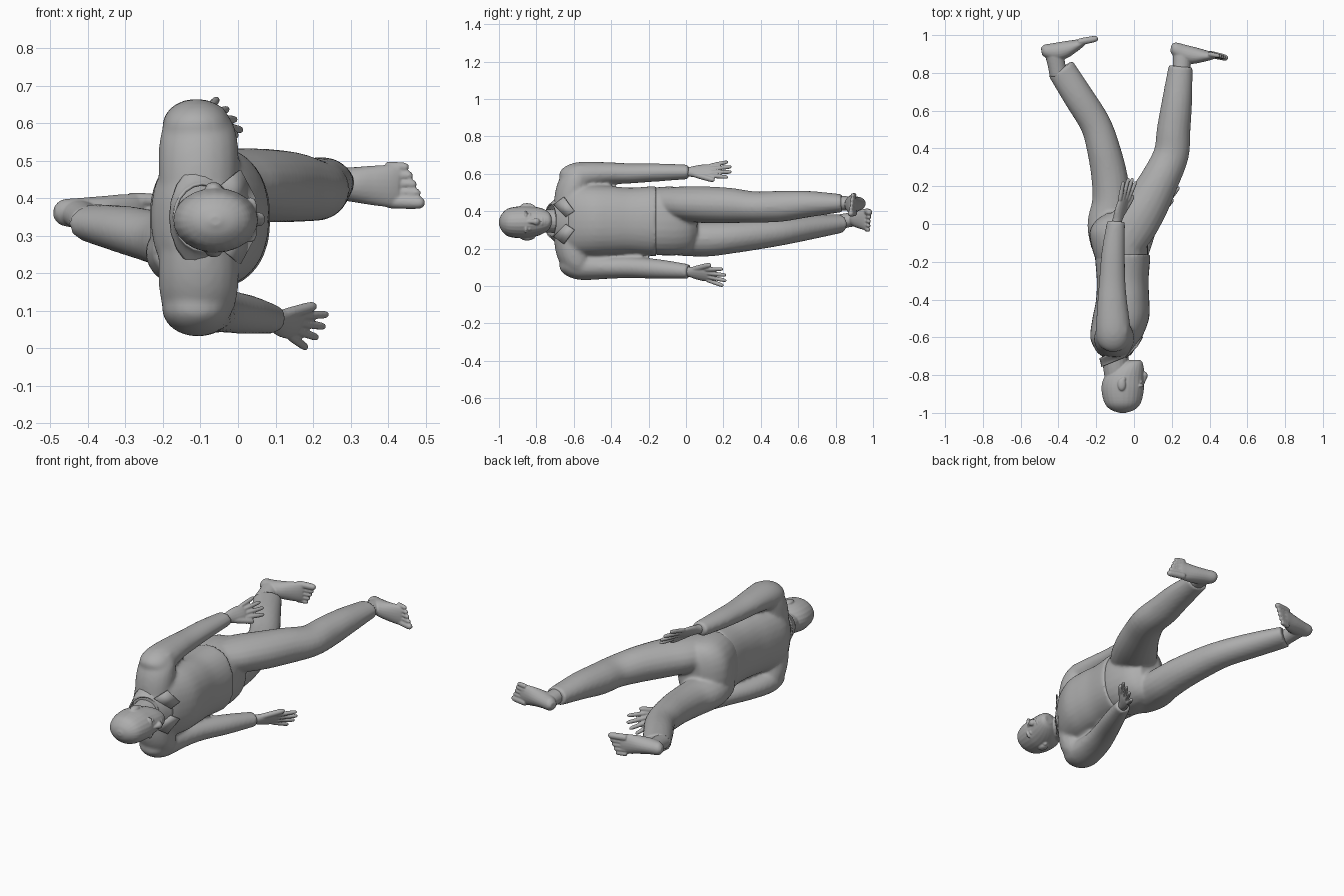
import bpy, bmesh, math
from mathutils import Vector

cube = bpy.data.objects.get("Cube")
if cube:
    bpy.data.objects.remove(cube)

grey = bpy.data.materials.new("plain grey")
grey.use_nodes = True
grey.diffuse_color = (.42, .42, .42, 1)
grey.node_tree.nodes["Principled BSDF"].inputs["Base Color"].default_value = grey.diffuse_color
X, Y, Z = Vector((1, 0, 0)), Vector((0, 1, 0)), Vector((0, 0, 1))


def finish(name, bm, angle=50):
    """Turn a bmesh into a smooth-shaded grey object."""
    bmesh.ops.recalc_face_normals(bm, faces=bm.faces)
    mesh = bpy.data.meshes.new(name)
    bm.to_mesh(mesh)
    bm.free()
    mesh.materials.append(grey)
    obj = bpy.data.objects.new(name, mesh)
    bpy.context.collection.objects.link(obj)
    bpy.ops.object.select_all(action='DESELECT')
    obj.select_set(True)
    bpy.context.view_layer.objects.active = obj
    bpy.ops.object.shade_smooth_by_angle(angle=math.radians(angle))
    return obj


def fuse(name, parts, voxel, iterations):
    """Join overlapping parts and blend them into one continuous skin."""
    bpy.ops.object.select_all(action='DESELECT')
    for part in parts:
        part.select_set(True)
    bpy.context.view_layer.objects.active = parts[0]
    bpy.ops.object.join()
    parts[0].name = name
    remesh = parts[0].modifiers.new("skin", 'REMESH')
    remesh.mode = 'VOXEL'
    remesh.voxel_size = voxel
    remesh.use_smooth_shade = True
    relax = parts[0].modifiers.new("blend", 'SMOOTH')
    relax.factor = .5
    relax.iterations = iterations


def smooth_path(points, steps):
    """Catmull-Rom interpolation of positions and radii together."""
    pts = [Vector(p) for p in points]
    pts = [pts[0] * 2 - pts[1]] + pts + [pts[-1] * 2 - pts[-2]]
    out = []
    for a, b, c, d in zip(pts, pts[1:], pts[2:], pts[3:]):
        for k in range(steps):
            t = k / steps
            out.append((b * 2 + (c - a) * t + (a * 2 - b * 5 + c * 4 - d) * t * t
                        + (b * 3 - a - c * 3 + d) * t ** 3) / 2)
    return out + [pts[-2]]


def loft(name, points, ref=Z, axis=None, sides=20, steps=4, power=2, caps=True):
    """Skin ellipses (x, y, z, radius along ref, other radius) along a path."""
    path = smooth_path(points, steps)
    centres = [Vector(p[:3]) for p in path]
    bm = bmesh.new()
    rings = []
    for i, p in enumerate(path):
        t = axis or centres[min(i + 1, len(path) - 1)] - centres[max(i - 1, 0)]
        t = t.normalized()
        u = (ref - t * ref.dot(t)).normalized()
        v = t.cross(u)
        ring = []
        for k in range(sides):
            a = math.tau * k / sides
            c, s = math.cos(a), math.sin(a)
            c = math.copysign(abs(c) ** (2 / power), c)
            s = math.copysign(abs(s) ** (2 / power), s)
            ring.append(bm.verts.new(centres[i] + u * c * max(p[3], .001) + v * s * max(p[4], .001)))
        rings.append(ring)
    for a, b in zip(rings, rings[1:]):
        for k in range(sides):
            j = (k + 1) % sides
            bm.faces.new((a[k], a[j], b[j], b[k]))
    if caps:
        bm.faces.new(rings[0])
        bm.faces.new(rings[-1])
    return finish(name, bm)


def digit(name, start, end, r):
    """Rounded finger or toe."""
    ref = Z if abs((end - start).normalized().z) < .9 else X
    stops = ((0, .8), (.1, 1), (.5, 1), (.85, .9), (.96, .6), (1, .1))
    return loft(name, [(*start.lerp(end, f), r * k, r * k) for f, k in stops], ref, sides=10, steps=2)


def ball(name, centre, scale):
    bm = bmesh.new()
    bmesh.ops.create_uvsphere(bm, u_segments=16, v_segments=10, radius=1)
    bmesh.ops.scale(bm, vec=scale, verts=bm.verts)
    bmesh.ops.translate(bm, vec=centre, verts=bm.verts)
    return finish(name, bm)


def hand(side, wrist, forward, spread):
    """Palm, four fingers and a thumb; spread points to the little finger."""
    wrist, d, s = Vector(wrist), Vector(forward).normalized(), Vector(spread)
    s = (s - d * s.dot(d)).normalized()
    palm = ((-.03, .028, .026), (.01, .028, .024), (.05, .038, .021), (.09, .042, .018),
            (.12, .039, .014), (.135, .032, .009))
    parts = [loft(side + "_palm", [(*(wrist + d * a), w, h) for a, w, h in palm], s, sides=16)]
    for i, length in enumerate((.12, .135, .13, .105)):
        k = i - 1.5
        base = wrist + d * .115 + s * k * .021
        parts.append(digit(side + "_finger", base, base + d * length + s * k * .014, .0115))
    base = wrist + d * .035 - s * .018
    parts.append(digit(side + "_thumb", base, base + d * .125 - s * .05, .0155))
    fuse(side + "_hand", parts, .004, 2)


def foot(side, heel, forward, medial, ankle):
    """Bare foot from heel to toes, with the ankle rising into the trouser leg."""
    heel, d = Vector(heel), Vector(forward).normalized()
    up = (d * d.y - Y).normalized()
    m = Z * medial
    shape = ((0, .035, .016, .02), (.02, .037, .034, .035), (.07, .048, .041, .047),
             (.13, .045, .048, .045), (.18, .034, .054, .033), (.22, .023, .056, .022),
             (.24, .018, .05, .013))
    parts = [loft(side + "_sole", [(*(heel + d * a + up * h), w, t) for a, h, w, t in shape], axis=d)]
    for i in range(5):
        offset = m * (.041 - .0225 * i - (.004 if i else 0)) + up * .016
        r = .0185 if i == 0 else .0125
        parts.append(digit(side + "_toe", heel + d * .2 + offset,
                           heel + d * (.307 - .011 * i) + offset - up * .004, r))
    joint = heel + d * .065 + up * .045
    top = Vector(ankle)
    parts.append(loft(side + "_ankle", [(*joint, .038, .052), (*joint.lerp(top, .5), .039, .047),
                                        (*top, .04, .047)]))
    fuse(side + "_foot", parts, .0045, 3)


# Head, face and neck
head = [
    loft("head", [(-.06, -1, .34, .012, .015), (-.06, -.985, .34, .045, .06),
                  (-.06, -.95, .34, .075, .095), (-.06, -.88, .341, .086, .112),
                  (-.055, -.82, .343, .082, .107), (-.035, -.77, .346, .069, .086),
                  (-.01, -.735, .348, .048, .056), (.005, -.72, .349, .024, .028)],
         axis=Y, sides=24),
    loft("neck", [(-.085, -.82, .342, .058, .07), (-.098, -.74, .347, .062, .068),
                  (-.1, -.63, .35, .07, .078)], axis=Y),
    loft("nose", [(.042, -.85, .343, .01, .01), (.053, -.82, .344, .012, .013),
                  (.056, -.8, .344, .019, .017), (.046, -.786, .345, .013, .01)], sides=12),
    ball("upper_lip", (.04, -.769, .346), (.015, .008, .026)),
    ball("lower_lip", (.037, -.756, .346), (.015, .008, .022)),
    ball("chin", (.022, -.738, .348), (.024, .02, .026))]
for k in (1, -1):
    head += [ball("eye", (.034, -.836, .343 + k * .033), (.012, .009, .016)),
             ball("brow", (.033, -.856, .343 + k * .035), (.018, .009, .026)),
             ball("ear", (-.065, -.85, .343 + k * .086), (.022, .034, .014)),
             ball("ear_lobe", (-.055, -.822, .343 + k * .082), (.012, .014, .011))]
fuse("head", head, .004, 2)

# Shirt body, shoulder yoke and sleeves, blended together
shirt = [
    loft("shirt_body", [(-.1, -.7, .35, .1, .07), (-.105, -.685, .35, .14, .085),
                        (-.105, -.66, .35, .17, .103), (-.095, -.6, .35, .19, .137),
                        (-.07, -.5, .35, .19, .15), (-.06, -.4, .35, .184, .141),
                        (-.06, -.3, .348, .178, .137), (-.06, -.2, .347, .185, .145),
                        (-.06, -.16, .347, .188, .148)], axis=Y, sides=32, power=2.2),
    loft("left_sleeve", [(-.11, -.655, .56, .04, .03), (-.11, -.63, .58, .08, .06),
                         (-.11, -.56, .592, .092, .072), (-.115, -.42, .602, .08, .06),
                         (-.115, -.3, .602, .07, .054), (-.11, -.15, .607, .062, .048),
                         (-.095, .015, .61, .048, .039)], X),
    loft("right_sleeve", [(-.11, -.655, .14, .04, .03), (-.11, -.63, .12, .08, .06),
                          (-.11, -.56, .104, .092, .072), (-.085, -.42, .1, .08, .062),
                          (-.045, -.3, .1, .068, .058), (.025, -.14, .09, .058, .052),
                          (.09, .015, .078, .043, .039)], X)]
yoke = [(-.105, -.63, .35, .1, .08), (-.105, -.61, .49, .107, .092),
        (-.105, -.585, .58, .099, .088), (-.105, -.56, .645, .065, .055)]
for k in (1, -1):
    shirt.append(loft("shoulder", [(x, y, .35 + k * (z - .35), a, b) for x, y, z, a, b in yoke],
                      X, axis=Z))
fuse("shirt", shirt, .01, 6)

# Spread collar band and the two points folded over the chest
collar = loft("collar", [(-.095, -.725, .35, .09, .084), (-.088, -.705, .35, .105, .095),
                         (-.08, -.67, .35, .145, .112)],
              axis=Vector((-.4, 1, 0)), caps=False)
collar.modifiers.new("thickness", 'SOLIDIFY').thickness = .008
for side, k in (("left", 1), ("right", -1)):
    bm = bmesh.new()
    corners = ((-.04, -.71, .085), (.022, -.645, .02), (.048, -.6, .05), (.008, -.655, .125))
    bm.faces.new([bm.verts.new((x, y, .35 + k * z)) for x, y, z in corners])
    flap = finish(side + "_collar_point", bm)
    flap.modifiers.new("thickness", 'SOLIDIFY').thickness = .008

# Trousers: hips and two striding legs
fuse("trousers", [
    loft("hips", [(-.065, -.2, .347, .175, .135), (-.075, -.12, .347, .184, .15),
                  (-.085, -.04, .347, .182, .15), (-.08, .02, .347, .165, .12),
                  (-.07, .06, .347, .12, .07)], axis=Y, sides=28, power=2.3),
    loft("left_leg", [(-.05, -.1, .44, .087, .11), (0, 0, .438, .095, .127),
                      (.07, .11, .434, .098, .117), (.14, .24, .43, .094, .102),
                      (.197, .37, .422, .083, .094), (.21, .5, .426, .083, .089),
                      (.228, .65, .438, .071, .08), (.247, .835, .443, .048, .064)]),
    loft("right_leg", [(-.11, -.1, .262, .092, .12), (-.13, 0, .255, .095, .117),
                       (-.12, .12, .252, .094, .102), (-.13, .25, .262, .087, .096),
                       (-.162, .4, .278, .08, .088), (-.205, .53, .292, .071, .082),
                       (-.295, .675, .315, .064, .08), (-.388, .823, .334, .051, .076)])],
     .009, 5)
foot("left", (.205, .968, .441), (.28, -.075, -.012), -1, (.25, .8, .444))
foot("right", (-.495, .948, .363), (.29, .045, -.01), 1, (-.4, .79, .338))
hand("left", (-.092, .01, .61), (.32, 1, .06), (-.6, 0, .75))
hand("right", (.09, .01, .077), (.135, .21, -.035), (-.45, .15, -.85))
